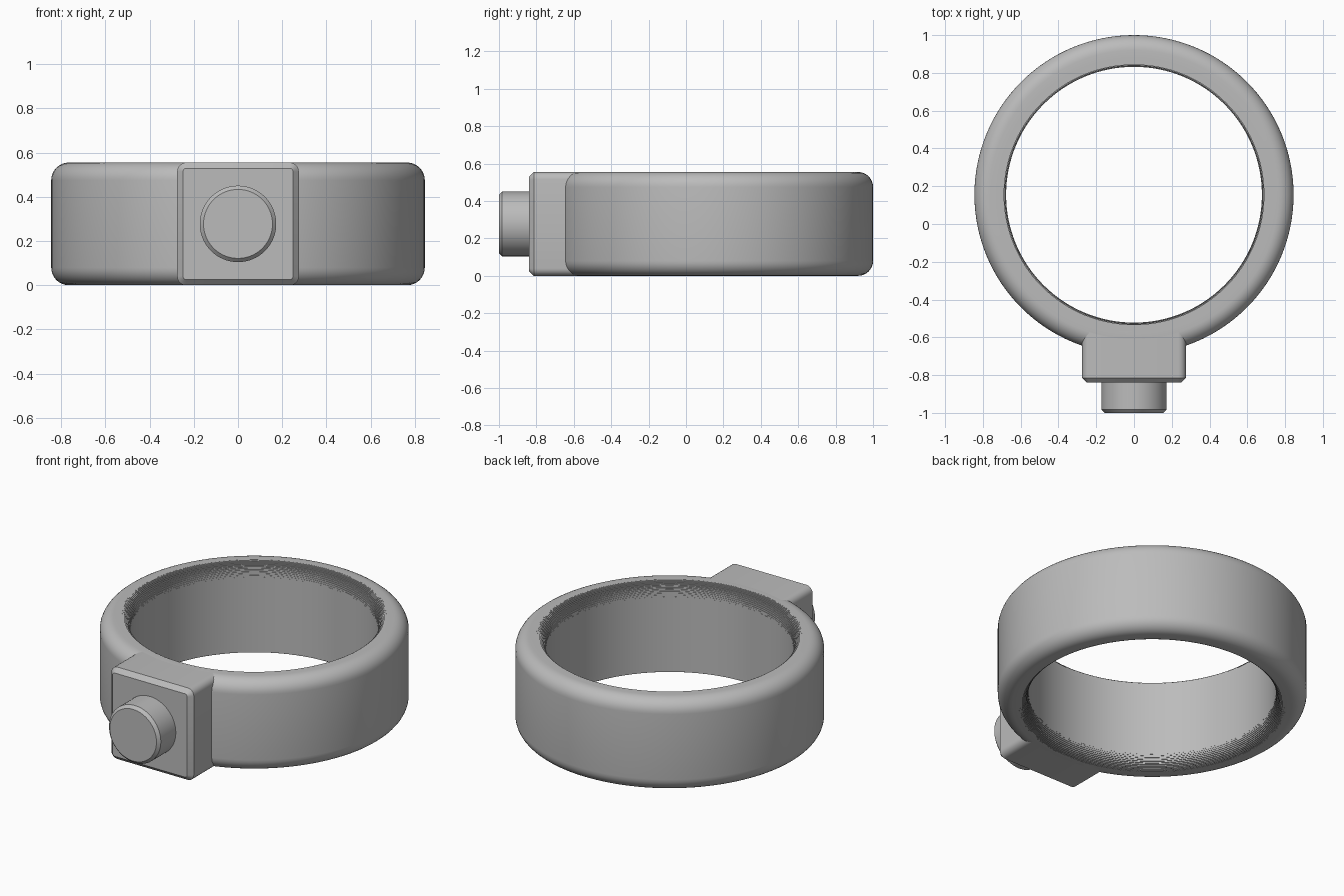
import bpy, bmesh, math
from mathutils import Matrix

cube = bpy.data.objects.get("Cube")
if cube:
    bpy.data.objects.remove(cube)

grey = bpy.data.materials.new("satin grey")
grey.use_nodes = True
COLOUR = (0.5, 0.5, 0.5, 1)
grey.diffuse_color = COLOUR
grey.node_tree.nodes["Principled BSDF"].inputs["Base Color"].default_value = COLOUR

HEIGHT, CENTRE_Y = 0.555, 0.155
OUTER, BORE = 0.845, 0.677


def add_object(name, bm):
    bmesh.ops.recalc_face_normals(bm, faces=bm.faces)
    mesh = bpy.data.meshes.new(name)
    bm.to_mesh(mesh)
    bm.free()
    mesh.materials.append(grey)
    obj = bpy.data.objects.new(name, mesh)
    bpy.context.collection.objects.link(obj)
    bpy.ops.object.select_all(action='DESELECT')
    bpy.context.view_layer.objects.active = obj
    obj.select_set(True)
    bpy.ops.object.shade_smooth_by_angle(angle=math.radians(30))
    return obj


def lathe(name, profile, steps, matrix, closed):
    """Spin an (r, h) profile around z and place it."""
    bm = bmesh.new()
    rings = []
    for r, h in profile:
        rings.append([bm.verts.new((r * math.cos(a), r * math.sin(a), h))
                      for a in (2 * math.pi * i / steps for i in range(steps))])
    pairs = list(zip(rings, rings[1:]))
    if closed:
        pairs.append((rings[-1], rings[0]))
    else:
        bm.faces.new(rings[0])
        bm.faces.new(rings[-1])
    for lower, upper in pairs:
        for i in range(steps):
            j = (i + 1) % steps
            bm.faces.new((lower[i], lower[j], upper[j], upper[i]))
    bmesh.ops.transform(bm, matrix=matrix, verts=bm.verts)
    return add_object(name, bm)


# Ring: rounded outer edge and a finely terraced mouth at both ends of the bore
FILLET, LIP, DEPTH, TERRACES, HALF = 0.08, 0.053, 0.08, 12, HEIGHT / 2
upper = []
for i in range(9):
    a = math.pi / 2 * i / 8
    upper.append((OUTER - FILLET + FILLET * math.cos(a),
                  HALF - FILLET + FILLET * math.sin(a)))
r, h = BORE + LIP, HALF
upper.append((r, h))
for i in range(1, TERRACES + 1):
    a = math.pi / 2 * i / TERRACES
    h = HALF - DEPTH * (1 - math.cos(a))
    upper.append((r, h))
    r = BORE + LIP * (1 - math.sin(a))
    upper.append((r, h))
lower = [(r, -h) for r, h in reversed(upper)]
lathe("ring", upper + lower, 128, Matrix.Translation((0, CENTRE_Y, HALF)), True)

# Mounting block: rounded long edges and a chamfered front
FRONT, BACK, WIDTH = -0.84, -0.57, 0.55
bm = bmesh.new()
bmesh.ops.create_cube(bm, size=1, matrix=Matrix.Translation((0, (FRONT + BACK) / 2, HALF))
                      @ Matrix.Diagonal((WIDTH, BACK - FRONT, HEIGHT, 1)))
long_edges = [e for e in bm.edges if abs(e.verts[0].co.y - e.verts[1].co.y) > 0.1]
bmesh.ops.bevel(bm, geom=long_edges, offset=0.04, segments=5, profile=0.5, affect='EDGES')
front_edges = [e for e in bm.edges if all(v.co.y < FRONT + 0.001 for v in e.verts)]
bmesh.ops.bevel(bm, geom=front_edges, offset=0.026, segments=1, affect='EDGES')
add_object("mounting_block", bm)

# Round knob with a small chamfer, pointing forward
knob = [(0.173, 0), (0.173, 0.157), (0.156, 0.174)]
lathe("knob", knob, 64,
      Matrix.Translation((0, FRONT + 0.014, HALF)) @ Matrix.Rotation(math.pi / 2, 4, 'X'), False)
